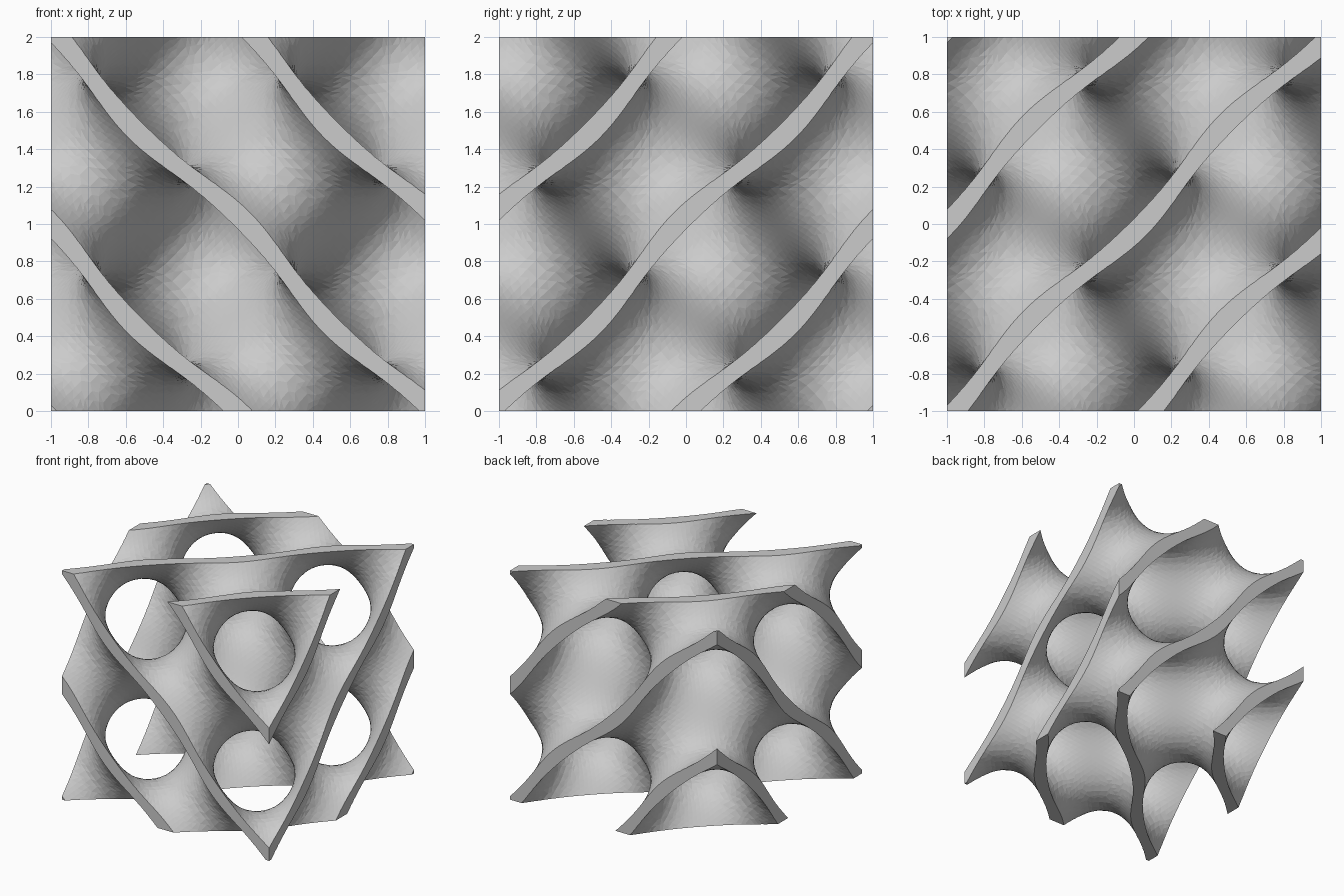
import bpy, bmesh, math
from itertools import product
from mathutils import Vector

if "Cube" in bpy.data.objects:
    bpy.data.objects.remove(bpy.data.objects["Cube"])

K = 3.0            # wave number of the periodic surface
THICK = 0.088      # wall thickness
N, H = 47, 0.05    # sampling grid, slightly larger than the final cube
START = -N * H / 2 + 0.0037


def field(p):
    x, y, z = K * p[0], K * p[1], K * p[2]
    return math.sin(x + z) * math.cos(y) - math.cos(x - z) * math.sin(y)


def gradient(p):
    x, y, z = K * p[0], K * p[1], K * p[2]
    a = math.cos(x + z) * math.cos(y)
    b = math.sin(x - z) * math.sin(y)
    c = -math.sin(x + z) * math.sin(y) - math.cos(x - z) * math.cos(y)
    return Vector((a + b, c, a - b)) * K


def point(i):
    return Vector([START + H * c for c in i])


def shifted(i, axis, d=1):
    j = list(i)
    j[axis] += d
    return tuple(j)


# Sample the field
val = {i: field(point(i)) for i in product(range(N + 1), repeat=3)}

# Collect the grid edges crossed by the surface
bm = bmesh.new()
crossings, cells = [], {}
for i, v in val.items():
    for a in range(3):
        j = shifted(i, a)
        w = val.get(j)
        if w is None or (v > 0) == (w > 0):
            continue
        hit = point(i).lerp(point(j), v / (v - w))
        b, c = (a + 1) % 3, (a + 2) % 3
        ring = [shifted(shifted(i, b, db), c, dc)
                for db, dc in ((-1, -1), (0, -1), (0, 0), (-1, 0))]
        for cell in ring:
            cells.setdefault(cell, []).append(hit)
        if all(0 <= q < N for cell in ring for q in cell):
            crossings.append(ring if w > v else ring[::-1])

# One vertex per crossed cell, pulled exactly onto the surface
verts = {}
for cell in {c for ring in crossings for c in ring}:
    hits = cells[cell]
    p = sum(hits, Vector()) / len(hits)
    for _ in range(3):
        g = gradient(p)
        p -= g * (field(p) / max(g.length_squared, 0.5))
    verts[cell] = bm.verts.new(p + Vector((0, 0, 1)))
for ring in crossings:
    bm.faces.new([verts[c] for c in ring])
bmesh.ops.triangulate(bm, faces=bm.faces[:])

mesh = bpy.data.meshes.new("lattice_sheet")
bm.to_mesh(mesh)
bm.free()
sheet = bpy.data.objects.new("lattice_sheet", mesh)
bpy.context.collection.objects.link(sheet)

# Cube that trims the thickened sheet flat on all six sides
bpy.ops.mesh.primitive_cube_add(size=2, location=(0, 0, 1))
cutter = bpy.context.object
cutter.name = "trim_cube"
cutter.hide_render = True

# Thicken, trim and apply
solid = sheet.modifiers.new("thickness", 'SOLIDIFY')
solid.thickness = THICK
solid.offset = 0
trim = sheet.modifiers.new("trim", 'BOOLEAN')
trim.operation = 'INTERSECT'
trim.solver = 'EXACT'
trim.object = cutter
bpy.ops.object.select_all(action='DESELECT')
bpy.context.view_layer.objects.active = sheet
sheet.select_set(True)
bpy.ops.object.modifier_apply(modifier="thickness")
bpy.ops.object.modifier_apply(modifier="trim")
bpy.data.objects.remove(cutter)
